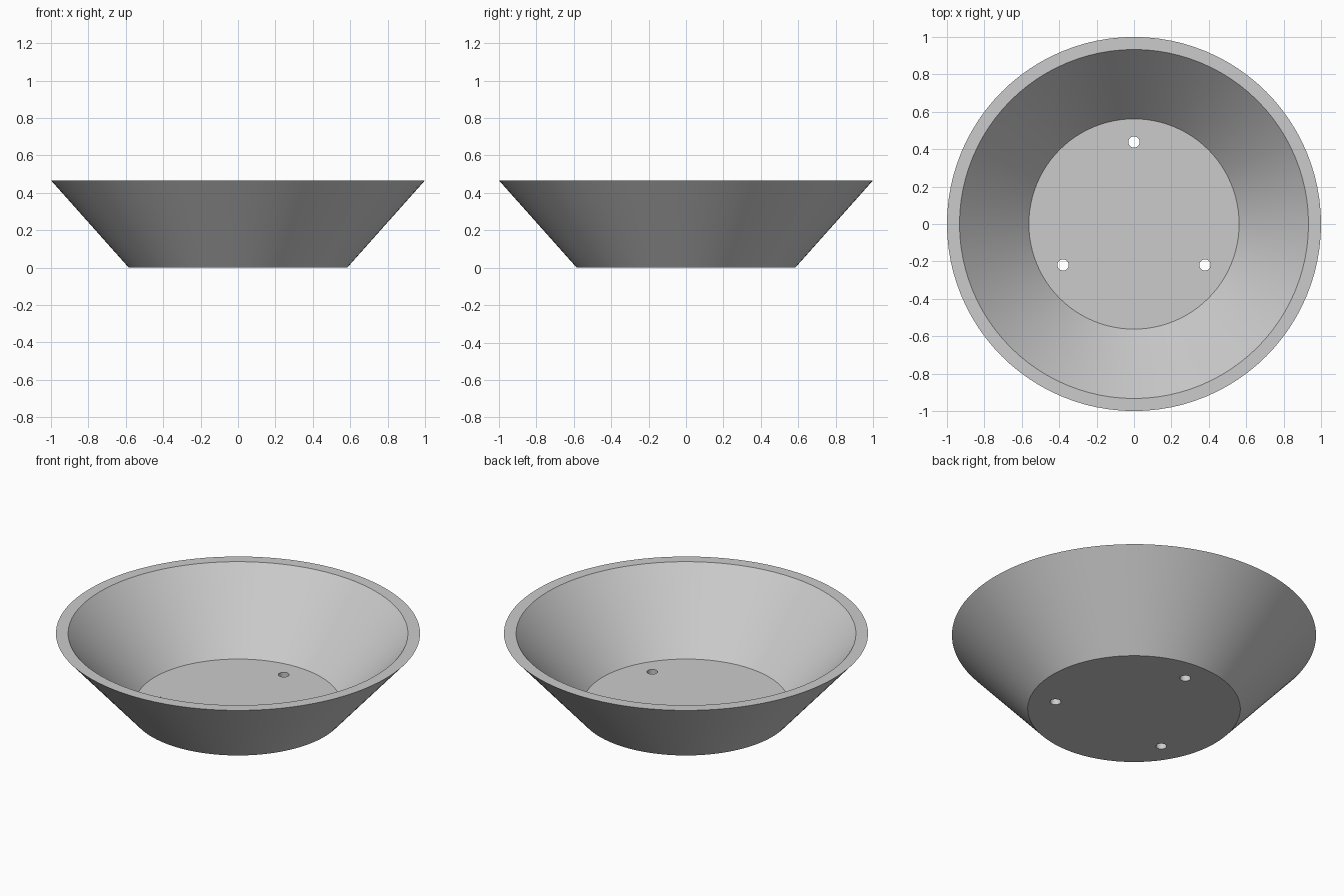
import bpy, bmesh, math

if "Cube" in bpy.data.objects:
    bpy.data.objects.remove(bpy.data.objects["Cube"])

SEGMENTS = 96
HEIGHT, FLOOR = 0.467, 0.05

grey = bpy.data.materials.new("light grey")
grey.diffuse_color = (0.6, 0.6, 0.6, 1)
grey.use_nodes = True
grey.node_tree.nodes["Principled BSDF"].inputs["Base Color"].default_value = grey.diffuse_color

# Bowl: closed profile (radius, height) lathed around z
profile = [(0.584, 0), (1.0, HEIGHT), (0.933, HEIGHT), (0.562, FLOOR)]
bm = bmesh.new()
rings = []
for r, z in profile:
    rings.append([bm.verts.new((r * math.cos(a), r * math.sin(a), z))
                  for a in (2 * math.pi * i / SEGMENTS for i in range(SEGMENTS))])
for low, high in zip(rings, rings[1:]):
    for i in range(SEGMENTS):
        j = (i + 1) % SEGMENTS
        bm.faces.new((low[i], low[j], high[j], high[i]))
bm.faces.new(rings[0][::-1])   # underside
bm.faces.new(rings[-1])        # inner floor
bmesh.ops.recalc_face_normals(bm, faces=bm.faces)
mesh = bpy.data.meshes.new("bowl")
bm.to_mesh(mesh)
bm.free()
bowl = bpy.data.objects.new("bowl", mesh)
bpy.context.collection.objects.link(bowl)
mesh.materials.append(grey)

# Three drainage holes through the floor
for k in range(3):
    a = math.radians(90 + 120 * k)
    bpy.ops.mesh.primitive_cylinder_add(
        vertices=32, radius=0.03, depth=0.2,
        location=(0.438 * math.cos(a), 0.438 * math.sin(a), FLOOR / 2))
    cutter = bpy.context.object
    cutter.name = f"hole_cutter_{k + 1}"
    cutter.data.materials.append(grey)
    cutter.hide_render = True
    cut = bowl.modifiers.new(f"drain_hole_{k + 1}", 'BOOLEAN')
    cut.operation, cut.solver, cut.object = 'DIFFERENCE', 'EXACT', cutter
    bpy.ops.object.select_all(action='DESELECT')
    bowl.select_set(True)
    bpy.context.view_layer.objects.active = bowl
    bpy.ops.object.modifier_apply(modifier=cut.name)
    bpy.data.objects.remove(cutter)

# Smooth walls, sharp rims
bpy.ops.object.shade_smooth_by_angle(angle=math.radians(30))
